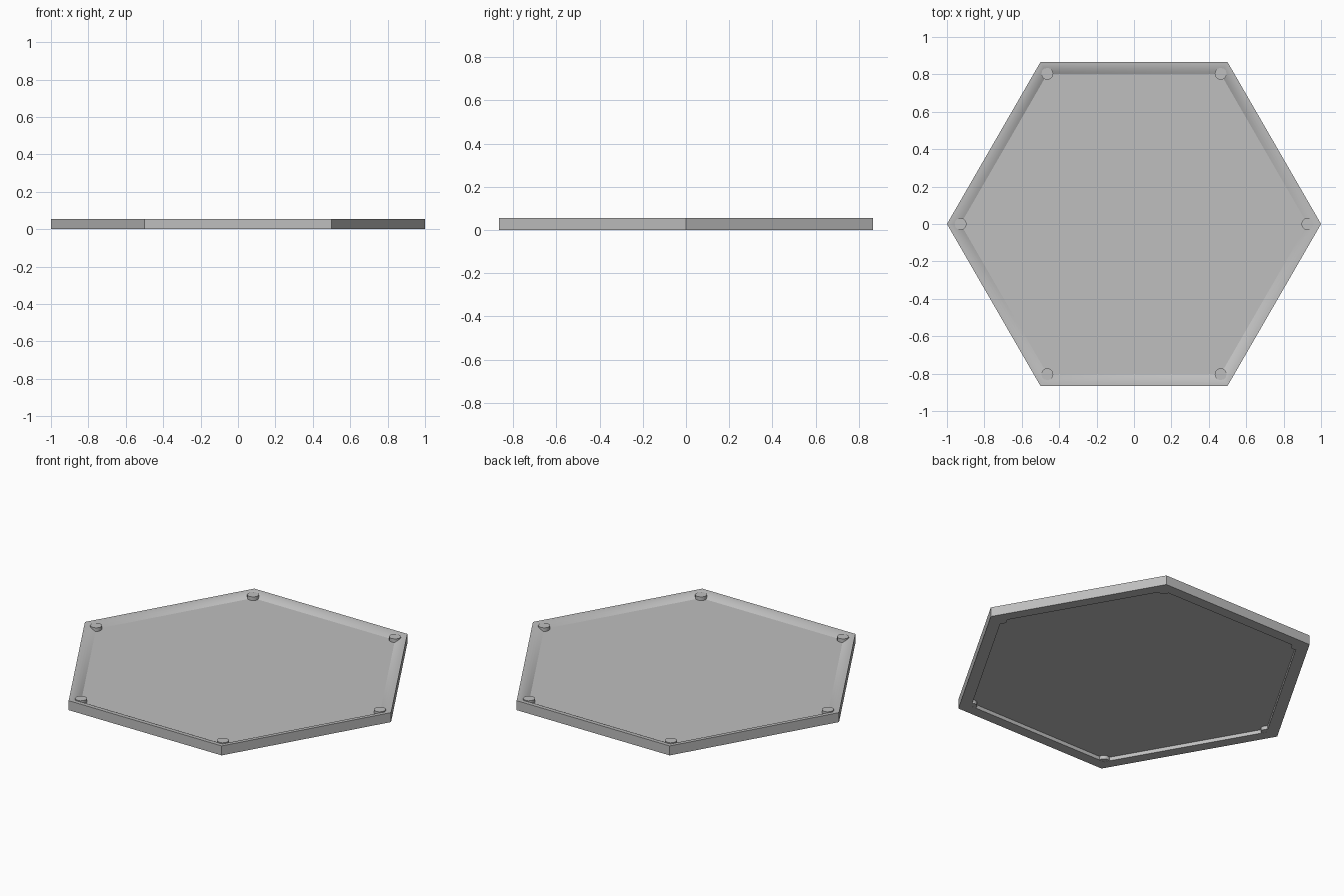
import bpy, bmesh, math
from mathutils import Vector

old = bpy.data.objects.get("Cube")
if old:
    bpy.data.objects.remove(old, do_unlink=True)

HEIGHT, FLOOR, UNDER = 0.056, 0.034, 0.022
INNER, PEG_R = 0.927, 0.032

grey = bpy.data.materials.new("light_grey")
grey.use_nodes = True
colour = (0.52, 0.52, 0.52, 1)
grey.diffuse_color = colour
grey.node_tree.nodes["Principled BSDF"].inputs["Base Color"].default_value = colour


def finish(name, bm):
    bmesh.ops.recalc_face_normals(bm, faces=bm.faces)
    mesh = bpy.data.meshes.new(name)
    bm.to_mesh(mesh)
    bm.free()
    mesh.materials.append(grey)
    obj = bpy.data.objects.new(name, mesh)
    bpy.context.collection.objects.link(obj)
    return obj


def corner(radius, i, z):
    a = math.radians(60 * i)
    return Vector((radius * math.cos(a), radius * math.sin(a), z))


# Tray: six-sided rings from the underside, round the rim and down to the floor
profile = [(INNER, UNDER), (INNER, 0), (1, 0), (1, HEIGHT)]
steps = 5
for s in range(1, steps + 1):
    t = s / steps
    profile.append((1 - (1 - INNER) * t, HEIGHT - (HEIGHT - FLOOR) * t ** 2))

bm = bmesh.new()
rings = [[bm.verts.new(corner(r, i, z)) for i in range(6)] for r, z in profile]
for low, high in zip(rings, rings[1:]):
    for i in range(6):
        j = (i + 1) % 6
        bm.faces.new((low[i], low[j], high[j], high[i]))
bm.faces.new(rings[0])
bm.faces.new(rings[-1])
tray = finish("hexagonal_tray", bm)

# Round corner pegs, flush with the rim on both sides
for i in range(6):
    bm = bmesh.new()
    bmesh.ops.create_cone(bm, cap_ends=True, segments=12, radius1=PEG_R,
                          radius2=PEG_R, depth=HEIGHT - 0.001)
    bmesh.ops.translate(bm, verts=bm.verts, vec=corner(INNER, i, HEIGHT / 2))
    finish(f"corner_peg_{i + 1}", bm)

# Soft rim with crisp outer and floor edges
bpy.ops.object.select_all(action='DESELECT')
for obj in bpy.context.collection.objects:
    if obj.type == 'MESH' and obj.name.startswith(("hexagonal", "corner_peg")):
        obj.select_set(True)
        bpy.context.view_layer.objects.active = obj
bpy.ops.object.shade_smooth_by_angle(angle=math.radians(32))
